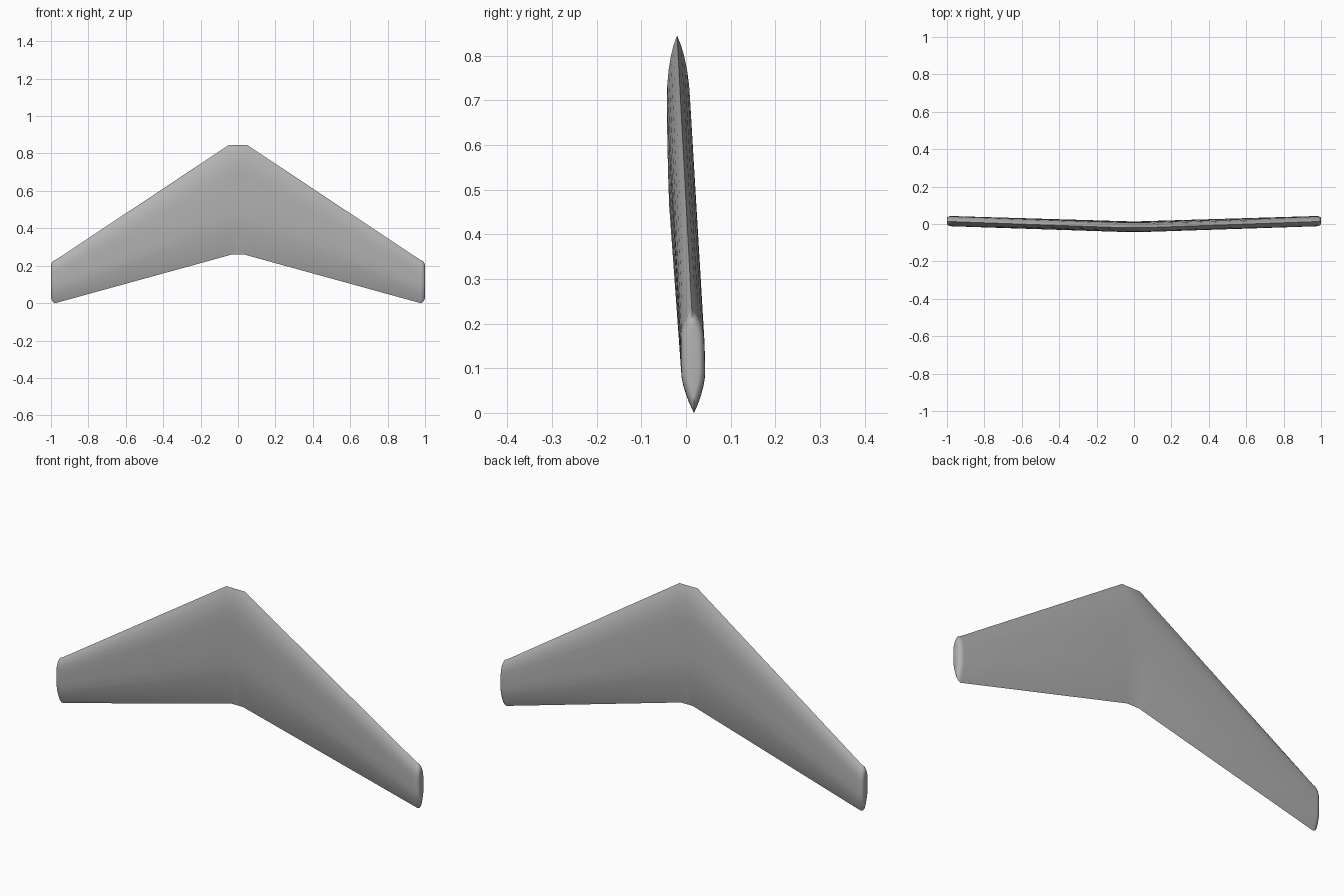
import bpy, bmesh, math

cube = bpy.data.objects.get("Cube")
if cube:
    bpy.data.objects.remove(cube, do_unlink=True)

# Half profile: chord fraction from the upper edge, half thickness
PROFILE = [(0, 0), (.04, .009), (.08, .015), (.13, .0205), (.19, .0245), (.27, .0265),
           (.4, .027), (.53, .027), (.65, .0262), (.74, .0225), (.82, .017),
           (.89, .0115), (.95, .0055), (1, 0)]
LOOP = PROFILE + [(f, -h) for f, h in PROFILE[-2:0:-1]]

# Chord ends (y, z) at the centre and at the tip
ROOT = ((-.02, .845), (-.007, .26))
TIP = ((.013, .23), (.018, 0))


def lerp(a, b, t):
    return a + (b - a) * t


def section(upper, lower, x_upper, x_lower, chord=1, thick=1):
    """One closed airfoil section, shrunk about its middle."""
    points = []
    for f, h in LOOP:
        g = .5 + (f - .5) * chord
        points.append((lerp(x_upper, x_lower, g),
                       lerp(upper[0], lower[0], g) - h * thick,
                       lerp(upper[1], lower[1], g)))
    return points


# Half span: centre, start of sweep, then rounded tip
half = [section(*ROOT, .05, .032)]
for step in range(5):
    a = math.radians(step * 22.5)
    x = .976 + .024 * math.sin(a)
    shrink = 1 - math.cos(a)
    half.append(section(*TIP, x, x, 1 - .3 * shrink, 1 - .5 * shrink))
other = [[(-x, y, z) for x, y, z in s] for s in reversed(half)]
stations = other + [section(*ROOT, 0, 0)] + half

# Loft the sections into one wing
bm = bmesh.new()
rings = [[bm.verts.new(p) for p in s] for s in stations]
n = len(LOOP)
for a, b in zip(rings, rings[1:]):
    for i in range(n):
        j = (i + 1) % n
        bm.faces.new((a[i], a[j], b[j], b[i]))
bm.faces.new(rings[0])
bm.faces.new(rings[-1])
bmesh.ops.recalc_face_normals(bm, faces=bm.faces)
mesh = bpy.data.meshes.new("swept_wing")
bm.to_mesh(mesh)
bm.free()
wing = bpy.data.objects.new("swept_wing", mesh)
bpy.context.collection.objects.link(wing)

# Plain grey finish
grey = bpy.data.materials.new("plain grey")
grey.use_nodes = True
colour = (.45, .45, .45, 1)
grey.diffuse_color = colour
grey.node_tree.nodes["Principled BSDF"].inputs["Base Color"].default_value = colour
mesh.materials.append(grey)

# Smooth skin with sharp upper and lower edges
bpy.ops.object.select_all(action='DESELECT')
wing.select_set(True)
bpy.context.view_layer.objects.active = wing
bpy.ops.object.shade_smooth_by_angle(angle=math.radians(35))
